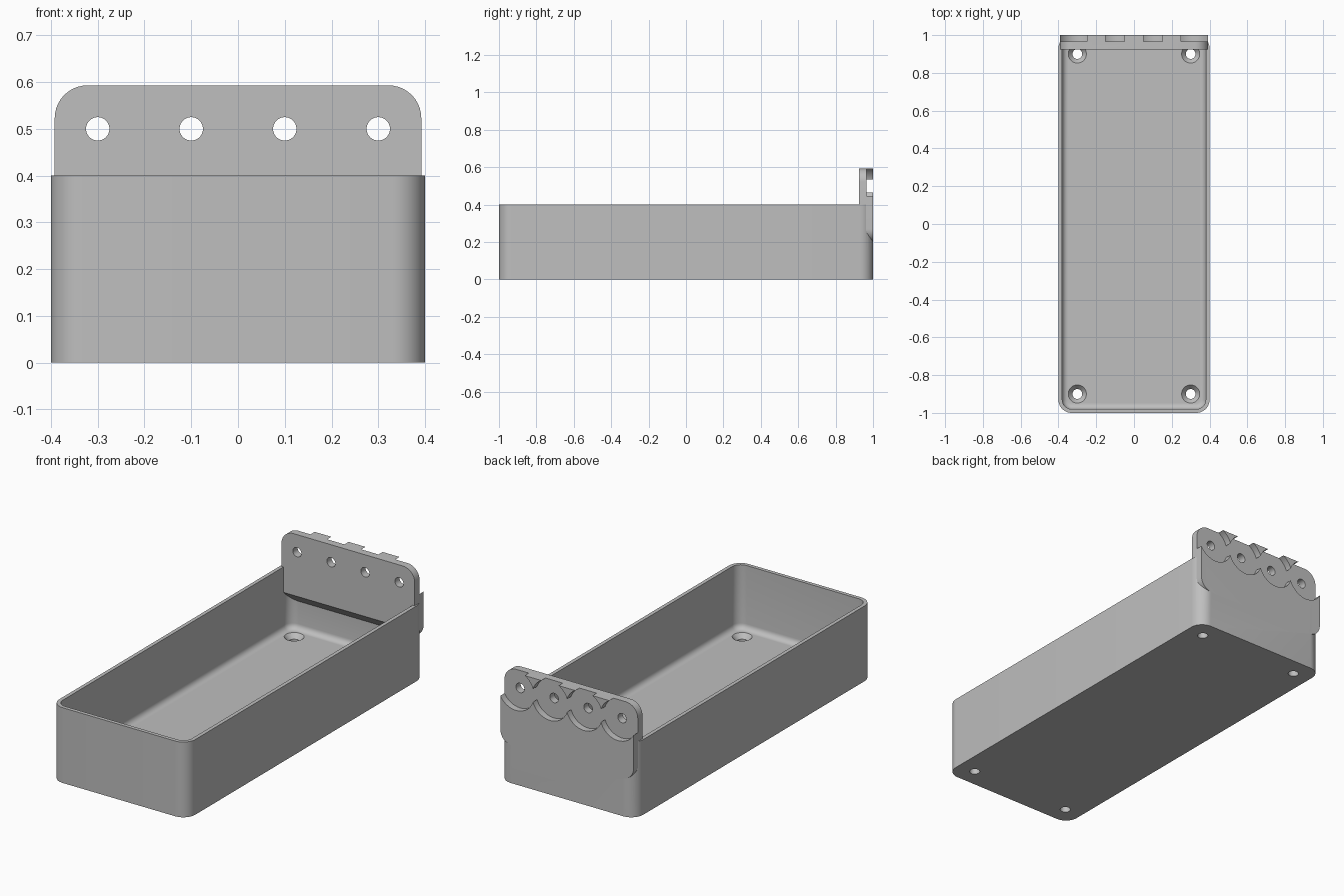
import bpy, bmesh, math
from mathutils import Matrix

cube = bpy.data.objects.get("Cube")
if cube:
    bpy.data.objects.remove(cube, do_unlink=True)

grey = bpy.data.materials.new("plain_grey")
grey.use_nodes = True
colour = (0.52, 0.52, 0.52, 1)
grey.diffuse_color = colour
grey.node_tree.nodes["Principled BSDF"].inputs["Base Color"].default_value = colour


def rounded(half_w, half_h, r, steps=10):
    """Points of a rounded rectangle, counter-clockwise."""
    pts = []
    for i, (sx, sy) in enumerate(((1, 1), (-1, 1), (-1, -1), (1, -1))):
        for k in range(steps + 1):
            a = math.pi / 2 * (i + k / steps)
            pts.append((sx * (half_w - r) + r * math.cos(a),
                        sy * (half_h - r) + r * math.sin(a)))
    return pts


def circle(r, n=48):
    return [(r * math.cos(2 * math.pi * k / n), r * math.sin(2 * math.pi * k / n))
            for k in range(n)]


def loft(name, rings, matrix=Matrix()):
    """Closed solid through (outline, z) rings, capped at both ends."""
    bm = bmesh.new()
    loops = [[bm.verts.new((x, y, z)) for x, y in pts] for pts, z in rings]
    for a, b in zip(loops, loops[1:]):
        for i in range(len(a)):
            j = (i + 1) % len(a)
            bm.faces.new((a[i], a[j], b[j], b[i]))
    bm.faces.new(loops[0][::-1])
    bm.faces.new(loops[-1])
    bm.transform(matrix)
    bmesh.ops.recalc_face_normals(bm, faces=bm.faces)
    mesh = bpy.data.meshes.new(name)
    bm.to_mesh(mesh)
    bm.free()
    mesh.materials.append(grey)
    obj = bpy.data.objects.new(name, mesh)
    bpy.context.collection.objects.link(obj)
    return obj


def combine(obj, other, operation):
    """Apply a boolean and discard the second solid."""
    mod = obj.modifiers.new("cut", 'BOOLEAN')
    mod.operation, mod.object, mod.solver = operation, other, 'EXACT'
    bpy.context.view_layer.update()
    result = bpy.data.meshes.new_from_object(
        obj.evaluated_get(bpy.context.evaluated_depsgraph_get()))
    obj.modifiers.clear()
    obj.data = result
    bpy.data.objects.remove(other, do_unlink=True)


def along_y(x, y, z):
    """Places a solid so its own z axis runs towards +y."""
    return Matrix.Translation((x, y, z)) @ Matrix.Rotation(-math.pi / 2, 4, 'X')


# Open tray: outer wall, rim, inner wall, fillet and floor in one loft
WALL, FLOOR, FILLET, HEIGHT = 0.02, 0.06, 0.03, 0.4


def tray_ring(inset, z):
    return rounded(0.4 - inset, 1 - inset, 0.07 - inset), z


rings = [tray_ring(0, 0), tray_ring(0, HEIGHT), tray_ring(WALL, HEIGHT)]
for k in range(7):
    a = math.pi / 2 * k / 6
    rings.append(tray_ring(WALL + FILLET * (1 - math.cos(a)),
                           FLOOR + FILLET * (1 - math.sin(a))))
tray = loft("mounting_tray", rings)

# Rounded back plate with a sloped lower edge
FRONT, BOTTOM, TOP = 0.925, 0.2, 0.593
outline = rounded(0.392, (TOP - BOTTOM) / 2, 0.07)
plate = loft("back_plate", [(outline, 0), (outline, 1 - FRONT)],
             along_y(0, FRONT, (TOP + BOTTOM) / 2))
wedge = [(0.9, 0.29), (0.9, 0.1), (1.09, 0.1)]
ramp = loft("ramp_cutter", [(wedge, -0.5), (wedge, 0.5)],
            Matrix(((0, 0, 1, 0), (1, 0, 0, 0), (0, 1, 0, 0), (0, 0, 0, 1))))
combine(plate, ramp, 'DIFFERENCE')
combine(tray, plate, 'UNION')

# Screw holes and overlapping round recesses in the plate
for x in (-0.3, -0.1, 0.1, 0.3):
    for r, start in ((0.106, 0.965), (0.025, 0.88)):
        cutter = loft("plate_cutter", [(circle(r), 0), (circle(r), 1.1 - start)],
                      along_y(x, start, 0.5))
        combine(tray, cutter, 'DIFFERENCE')

# Countersunk floor holes
for x in (-0.3, 0.3):
    for y in (-0.9, 0.9):
        steps = ((0.026, -0.05), (0.026, 0.035), (0.048, FLOOR), (0.048, FLOOR + 0.01))
        cutter = loft("floor_cutter", [(circle(r), z) for r, z in steps],
                      Matrix.Translation((x, y, 0)))
        combine(tray, cutter, 'DIFFERENCE')

# Smooth the curves, keep the edges sharp
bpy.ops.object.select_all(action='DESELECT')
tray.select_set(True)
bpy.context.view_layer.objects.active = tray
bpy.ops.object.shade_smooth_by_angle(angle=math.radians(30))
